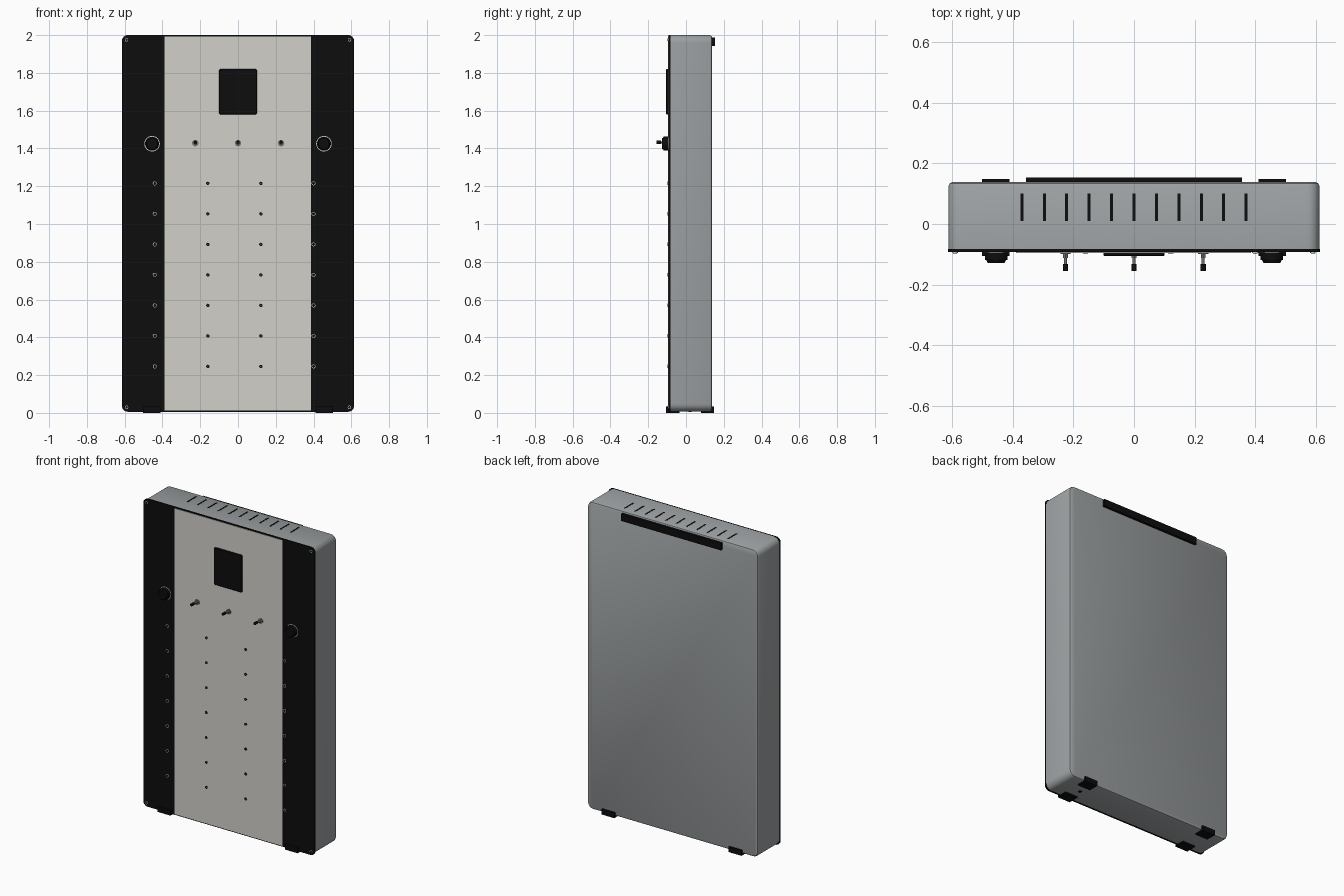
import bpy, bmesh, math
from mathutils import Matrix

cube = bpy.data.objects.get("Cube")
if cube:
    bpy.data.objects.remove(cube, do_unlink=True)


def material(name, color):
    m = bpy.data.materials.new(name)
    m.use_nodes = True
    m.diffuse_color = (*color, 1)
    m.node_tree.nodes["Principled BSDF"].inputs["Base Color"].default_value = (*color, 1)
    return m


GREY = material("grey casing", (0.34, 0.36, 0.37))
WHITE = material("warm white", (0.64, 0.63, 0.59))
BLACK = material("black", (0.004, 0.004, 0.004))
METAL = material("dark metal", (0.16, 0.17, 0.17))


def finish(name, bm, mat, smooth=False):
    bmesh.ops.recalc_face_normals(bm, faces=bm.faces)
    me = bpy.data.meshes.new(name)
    bm.to_mesh(me)
    bm.free()
    me.materials.append(mat)
    ob = bpy.data.objects.new(name, me)
    bpy.context.collection.objects.link(ob)
    if smooth:
        bpy.ops.object.select_all(action='DESELECT')
        ob.select_set(True)
        bpy.context.view_layer.objects.active = ob
        bpy.ops.object.shade_smooth_by_angle(angle=math.radians(35))
    return ob


def slab(name, mat, x, z, layers, radius, steps=6):
    """Rounded rectangle in x and z, lofted through (y, inset) layers."""
    bm = bmesh.new()
    loops = []
    for y, inset in layers:
        r = max(radius - inset, 0.001)
        loop = []
        for k, (sx, sz) in enumerate(((1, 1), (-1, 1), (-1, -1), (1, -1))):
            cx = (x[1] - inset - r) if sx > 0 else (x[0] + inset + r)
            cz = (z[1] - inset - r) if sz > 0 else (z[0] + inset + r)
            for i in range(steps + 1):
                a = (k + i / steps) * math.pi / 2
                loop.append(bm.verts.new((cx + r * math.cos(a), y, cz + r * math.sin(a))))
        loops.append(loop)
    n = len(loops[0])
    for a, b in zip(loops, loops[1:]):
        for i in range(n):
            bm.faces.new((a[i], a[(i + 1) % n], b[(i + 1) % n], b[i]))
    bm.faces.new(loops[0])
    bm.faces.new(loops[-1])
    return finish(name, bm, mat, True)


def box(name, mat, x, y, z):
    bm = bmesh.new()
    bmesh.ops.create_cube(bm, size=1)
    for v in bm.verts:
        for i, (lo, hi) in enumerate((x, y, z)):
            v.co[i] = lo if v.co[i] < 0 else hi
    return finish(name, bm, mat)


def disc(name, mat, x, z, r, y0, y1, sides=20, r_front=None):
    """Cylinder along y; y0 is its front end."""
    bm = bmesh.new()
    bmesh.ops.create_cone(bm, cap_ends=True, segments=sides, radius1=r_front or r, radius2=r,
                          depth=y1 - y0,
                          matrix=Matrix.Translation((x, (y0 + y1) / 2, z))
                          @ Matrix.Rotation(-math.pi / 2, 4, 'X'))
    return finish(name, bm, mat, True)


# Casing with a softened back rim
slab("casing", GREY, (-0.612, 0.612), (0.008, 2.0),
     [(-0.083, 0), (0.126, 0), (0.134, 0.004), (0.138, 0.012)], 0.04)

# Black front panel and the light centre strip
FRONT = -0.092
slab("front_panel", BLACK, (-0.614, 0.614), (0.006, 2.0), [(FRONT, 0), (-0.083, 0)], 0.03)
box("centre_strip", WHITE, (-0.39, 0.386), (FRONT - 0.003, FRONT), (0.012, 1.993))

# Display screen
slab("screen", BLACK, (-0.1, 0.1), (1.58, 1.82), [(-0.106, 0.003), (-0.103, 0), (FRONT, 0)], 0.008, 3)

# Round knobs with a light ring
for side, s in (("right", -1), ("left", 1)):
    disc("knob_ring_" + side, WHITE, s * 0.455, 1.425, 0.041, FRONT - 0.002, FRONT, 40)
    disc("knob_base_" + side, BLACK, s * 0.455, 1.425, 0.037, -0.118, FRONT, 40)
    disc("knob_cap_" + side, BLACK, s * 0.455, 1.425, 0.033, -0.128, -0.118, 40, 0.028)

# Toggle switches
for i, x in enumerate((-0.226, 0, 0.228)):
    disc(f"toggle_washer_{i}", METAL, x, 1.428, 0.017, -0.099, FRONT)
    disc(f"toggle_collar_{i}", METAL, x, 1.428, 0.009, -0.112, -0.099, 6)
    disc(f"toggle_stem_{i}", METAL, x, 1.431, 0.005, -0.135, -0.112, 12)
    disc(f"toggle_tip_{i}", BLACK, x, 1.433, 0.009, -0.155, -0.132, 12)

# Rows of jacks and indicator rings
for row in range(7):
    z = 1.215 - row * 0.1615
    for i, x in enumerate((-0.16, 0.121)):
        disc(f"jack_{row}_{i}", BLACK, x, z, 0.009, -0.097, FRONT, 12)
        disc(f"jack_centre_{row}_{i}", METAL, x, z, 0.003, -0.098, FRONT, 8)
    for i, x in enumerate((-0.441, 0.4)):
        disc(f"indicator_ring_{row}_{i}", WHITE, x, z, 0.0105, -0.0955, FRONT, 16)
        disc(f"indicator_{row}_{i}", BLACK, x, z, 0.0078, -0.0965, FRONT, 16)

# Corner screws
for x in (-0.59, 0.59):
    for z in (0.03, 1.975):
        disc("corner_screw_ring", WHITE, x, z, 0.009, -0.096, FRONT, 16)
        disc("corner_screw", BLACK, x, z, 0.0065, -0.098, FRONT, 16)

# Vent slots along the top
for i in range(11):
    x = -0.37 + i * 0.074
    box(f"vent_slot_{i}", BLACK, (x - 0.005, x + 0.005), (0.01, 0.1), (1.997, 2.001))

# Hanging bar on the back
box("hanging_bar", BLACK, (-0.357, 0.357), (0.136, 0.154), (1.942, 1.988))

# Corner feet wrapping the lower front and back edges, and a port underneath
for s in (-1, 1):
    x = sorted((s * 0.41, s * 0.502))
    box("front_foot_lip", BLACK, x, (-0.106, FRONT), (0, 0.034))
    box("front_foot_sole", BLACK, x, (-0.106, -0.035), (0, 0.012))
    box("back_foot_lip", BLACK, x, (0.134, 0.149), (0, 0.034))
    box("back_foot_sole", BLACK, x, (0.08, 0.149), (0, 0.012))
box("bottom_port", BLACK, (0.428, 0.446), (0.012, 0.03), (0.005, 0.01))
